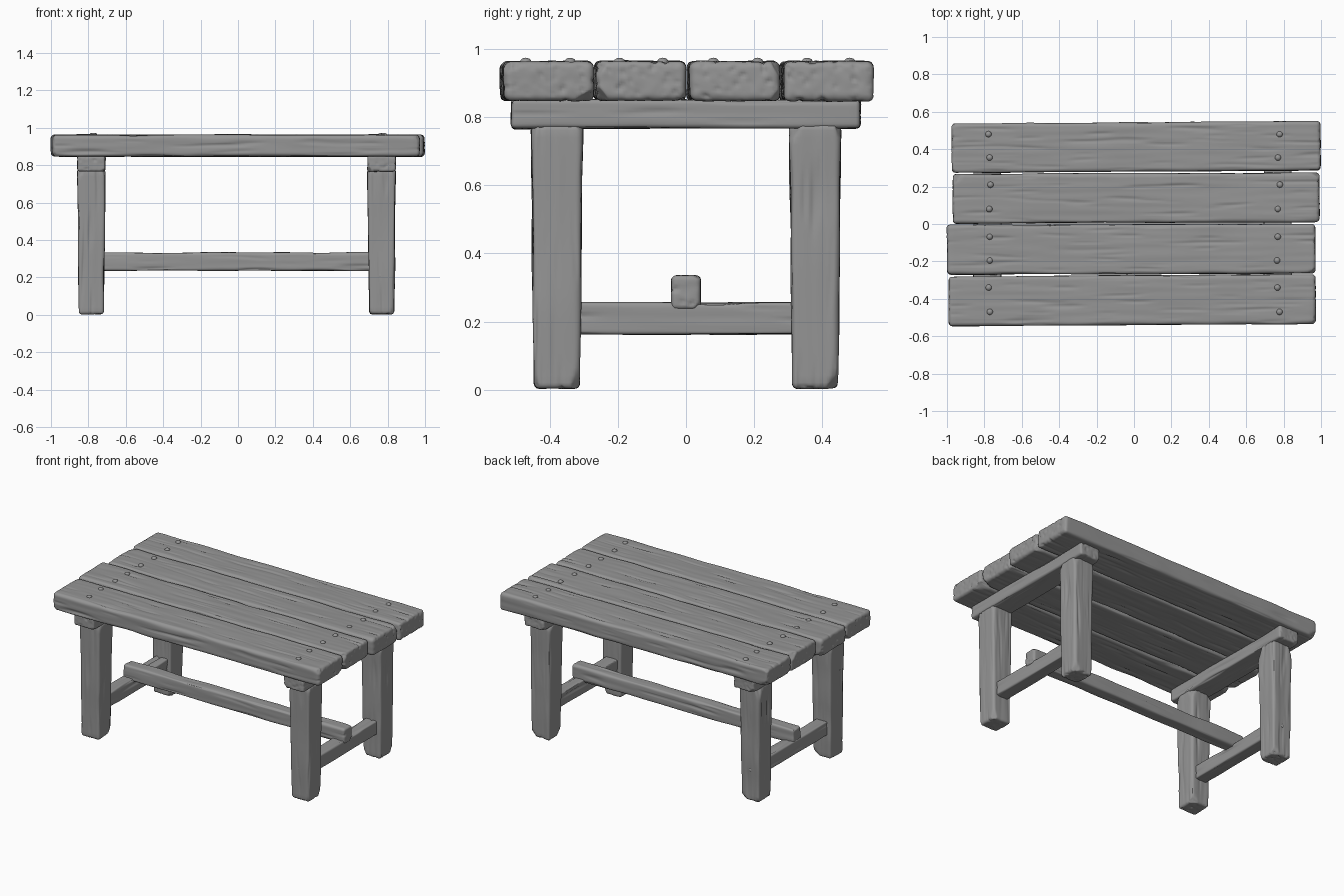
import bpy, bmesh, math, random
from mathutils import Vector, noise

if "Cube" in bpy.data.objects:
    bpy.data.objects.remove(bpy.data.objects["Cube"])

random.seed(4)

# weathered grey wood
wood = bpy.data.materials.new("weathered_wood")
wood.diffuse_color = (0.3, 0.3, 0.3, 1)
wood.use_nodes = True
wood.node_tree.nodes["Principled BSDF"].inputs["Base Color"].default_value = wood.diffuse_color


def spaced(half, r, step):
    # grid lines: fine near the rounded edges, even in between
    a, inner = [-half + r * 0.3, -half + r * 0.65, -half + r], half - r
    n = max(1, round(2 * inner / step))
    mid = [-inner + 2 * inner * i / n for i in range(1, n)]
    return a + mid + [-v for v in reversed(a)]


def timber(name, center, size, axis, r=0.018, turn=0.0, taper=1.0,
           chips=3, chip=0.014, wobble=0.004):
    """Rough hewn beam: rounded box with wood grain along axis and chipped corners."""
    half = Vector(size) / 2
    bm = bmesh.new()
    bmesh.ops.create_cube(bm, size=1)
    for v in bm.verts:
        v.co = Vector([v.co[i] * size[i] for i in range(3)])
    for i in range(3):
        nrm = Vector([float(i == j) for j in range(3)])
        for c in spaced(half[i], r, 0.022 if i == axis else 0.007):
            bmesh.ops.bisect_plane(bm, geom=bm.verts[:] + bm.edges[:] + bm.faces[:],
                                   plane_co=nrm * c, plane_no=nrm)
    seed = Vector([random.uniform(-50, 50) for _ in range(3)])
    corners = [(a, b, c) for a in (-1, 1) for b in (-1, 1) for c in (-1, 1)]
    cuts = []
    for s in random.sample(corners, chips):
        n = Vector([s[i] * random.uniform(0.4, 1.0) for i in range(3)]).normalized()
        tip = Vector([s[i] * half[i] for i in range(3)])
        cuts.append((n, tip.dot(n) - random.uniform(1.0, 2.0) * chip))
    for v in bm.verts:
        p = v.co.copy()
        rr = r * (1 + 0.35 * noise.noise(p * 6 + seed))
        core = Vector([max(-half[i] + rr, min(half[i] - rr, p[i])) for i in range(3)])
        out = (p - core).normalized()
        p = core + out * rr
        for n, lim in cuts:
            p -= n * max(0.0, p.dot(n) - lim)
        # grain: noise stretched along the timber, with narrow cracks
        g = Vector([p[i] * (2.4 if i == axis else 34) for i in range(3)]) + seed
        d = 0.002 * noise.noise(g) - 0.014 * max(0.0, noise.noise(g * 1.5) - 0.25)
        d += wobble * (noise.noise(p * 4 + seed) - 0.1)
        p += out * d
        if taper != 1.0:
            k = taper + (1 - taper) * (p.z + half.z) / size[2]
            p.x *= k
            p.y *= k
        v.co = p
    return finish(bm, name, center, turn)


def finish(bm, name, center, turn=0.0):
    bmesh.ops.recalc_face_normals(bm, faces=bm.faces[:])
    for f in bm.faces:
        f.smooth = True
    me = bpy.data.meshes.new(name)
    bm.to_mesh(me)
    bm.free()
    me.materials.append(wood)
    ob = bpy.data.objects.new(name, me)
    ob.location = center
    ob.rotation_euler.z = turn
    bpy.context.collection.objects.link(ob)
    return ob


def nail(name, loc, r=0.017, squash=(1, 1, 0.8)):
    bm = bmesh.new()
    bmesh.ops.create_uvsphere(bm, u_segments=14, v_segments=10, radius=r)
    for v in bm.verts:
        v.co = Vector([v.co[i] * squash[i] for i in range(3)])
    finish(bm, name, loc)


# table top planks: x from, x to, y centre, depth, turn
planks = [(-0.992, 0.972, -0.408, 0.266, 0.006),
          (-1.0, 0.97, -0.135, 0.266, 0.003),
          (-0.968, 0.992, 0.139, 0.266, 0.004),
          (-0.975, 0.997, 0.412, 0.264, 0.007)]
for i, (x0, x1, y, w, t) in enumerate(planks):
    timber(f"top_plank_{i + 1}", ((x0 + x1) / 2, y, 0.905), (x1 - x0, w, 0.117), 0,
           r=0.02, turn=t, chips=4, chip=0.017)

# two nails per plank at each end
for y in (-0.47, -0.34, -0.195, -0.068, 0.08, 0.21, 0.355, 0.48):
    for s in (-1, 1):
        x = s * 0.772 + random.uniform(-0.01, 0.008)
        nail("top_nail", (x, y, 0.96))

# end frames: cross beam, two legs, low rail
for side, x in (("left", -0.784), ("right", 0.768)):
    timber(f"{side}_cross_beam", (x, 0, 0.809), (0.15, 1.024, 0.086), 1, r=0.014, chips=2, chip=0.01)
    timber(f"{side}_low_rail", (x, 0, 0.209), (0.085, 0.68, 0.094), 1, r=0.01, chips=0)
    for end, s in (("front", -1), ("back", 1)):
        timber(f"{side}_{end}_leg", (x, s * 0.379, 0.391), (0.152, 0.152, 0.776), 2, r=0.018,
               taper=0.88, chips=5, chip=0.016, wobble=0.006)
        # small flat peg holding the low rail
        nail(f"{side}_{end}_leg_peg", (x - 0.004, s * 0.444, 0.21), 0.012, (1, 0.35, 1))

# long stretcher resting on the low rails
timber("long_stretcher", (-0.005, 0, 0.285), (1.64, 0.084, 0.098), 0, r=0.014, chips=2, chip=0.008)
